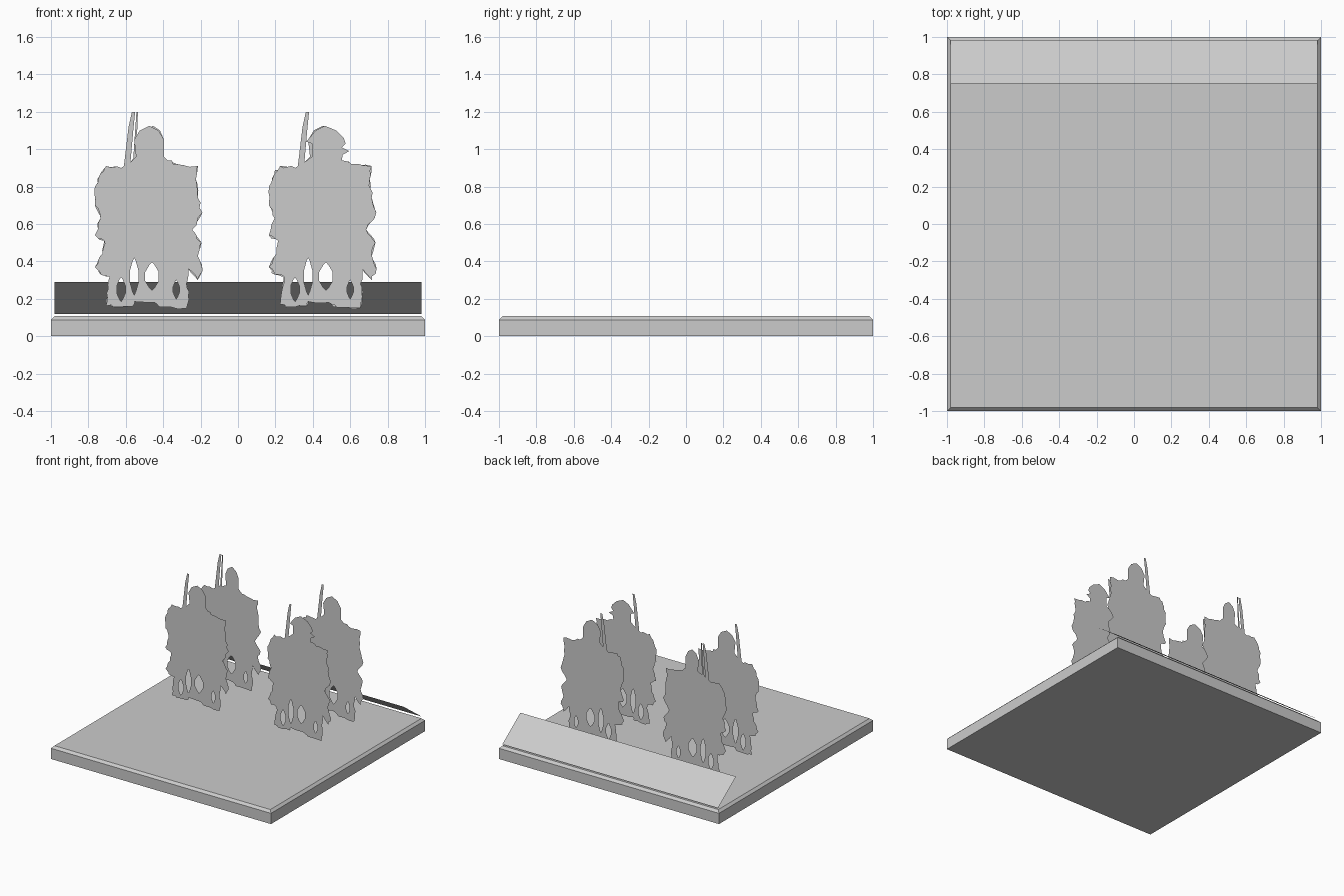
import bpy
import bmesh
import math
import random
from mathutils import Vector
from mathutils.geometry import tessellate_polygon

default_cube = bpy.data.objects.get("Cube")
if default_cube:
    bpy.data.objects.remove(default_cube, do_unlink=True)

# One plain grey for everything
grey = bpy.data.materials.new("plain grey")
grey.use_nodes = True
colour = (.6, .6, .6, 1)
grey.diffuse_color = colour
grey.node_tree.nodes["Principled BSDF"].inputs["Base Color"].default_value = colour


def add_object(name, bm):
    """Turn a bmesh into a grey object in the scene."""
    mesh = bpy.data.meshes.new(name)
    bm.to_mesh(mesh)
    bm.free()
    mesh.materials.append(grey)
    obj = bpy.data.objects.new(name, mesh)
    bpy.context.collection.objects.link(obj)
    return obj


def ragged(points, rng, amount=.008):
    """Split each segment and nudge the new points for a torn cloth edge."""
    result = []
    for (ax, az), (bx, bz) in zip(points, points[1:]):
        result.append((ax, az))
        for t in (.33, .67):
            result.append((ax + (bx - ax) * t + rng.uniform(-amount, amount),
                           az + (bz - az) * t + rng.uniform(-amount, amount)))
    return result + [points[-1]]


def lens(x, z, half_width, half_height, steps=10):
    """Pointed oval gap between the legs."""
    loop = []
    for i in range(steps):
        angle = math.tau * i / steps
        side = math.sin(angle)
        loop.append((x + half_width * side * abs(side), z + half_height * math.cos(angle)))
    return loop


def flat_cutout(name, loops, x, y):
    """Fill an outline with holes as an upright sheet facing the front."""
    loops = [[Vector((px, 0, pz)) for px, pz in loop] for loop in loops]
    bm = bmesh.new()
    verts = [bm.verts.new(p) for loop in loops for p in loop]
    for triangle in tessellate_polygon(loops):
        bm.faces.new([verts[i] for i in triangle])
    bm.normal_update()
    bmesh.ops.reverse_faces(bm, faces=[f for f in bm.faces if f.normal.y > 0])
    obj = add_object(name, bm)
    obj.location = (x, y, 0)
    return obj


# Base slab with a chamfered top rim
side, height, rim = 2, .107, .019
bm = bmesh.new()
bmesh.ops.create_cube(bm, size=1)
for v in bm.verts:
    v.co = (v.co.x * side, v.co.y * side, (v.co.z + .5) * height)
top_edges = [e for e in bm.edges if all(v.co.z > height / 2 for v in e.verts)]
bmesh.ops.bevel(bm, geom=top_edges, offset=rim, segments=1, affect='EDGES')
add_object("base", bm)

# Sloping label panel along the back edge
bm = bmesh.new()
low, high = (.985, .12), (.75, .29)
corners = [(.98, *low), (-.98, *low), (-.98, *high), (.98, *high)]
bm.faces.new([bm.verts.new(c) for c in corners])
add_object("back_panel", bm)

# Cloak and feet, from one shoulder down and round to the other
cloak = [(-.15, .9), (-.23, .91), (-.26, .87), (-.29, .8), (-.29, .7), (-.26, .63),
         (-.29, .54), (-.24, .51), (-.25, .44), (-.29, .37), (-.26, .33), (-.21, .32),
         (-.22, .25), (-.23, .17), (-.19, .155), (-.09, .16), (-.08, .185), (.03, .18),
         (.07, .155), (.2, .15), (.21, .21), (.2, .28), (.21, .36), (.26, .3),
         (.285, .36), (.26, .43), (.28, .5), (.23, .57), (.285, .66), (.26, .74),
         (.25, .84), (.26, .91), (.15, .92), (.1, .94)]

# Heads run from the model's left side of the neck over the top
helmet = [(.08, .96), (.08, 1.05), (.05, 1.1), (0, 1.125), (-.05, 1.1), (-.08, 1.05),
          (-.07, .96)]
feathered_hat = [(.105, .97), (.14, .99), (.1, 1.01), (.12, 1.03), (.11, 1.06), (.07, 1.1),
                 (.01, 1.125), (-.04, 1.1), (-.09, 1.04), (-.06, 1.03), (-.06, .96)]
narrow_helmet = [(x * .75 + .02, z) for x, z in helmet]

# Shouldered weapons
spear = [(-.1, .93), (-.085, 1.1), (-.075, 1.2), (-.092, 1.2), (-.11, 1.12), (-.135, .91)]
thin_spear = [(-.07, .94), (-.06, 1.2), (-.068, 1.2), (-.085, .95)]

# Gaps between the legs
leg_gaps = [lens(-.15, .25, .025, .065), lens(-.08, .32, .025, .1),
            lens(.015, .32, .04, .075), lens(.145, .25, .018, .05)]

# Four standing figures, two ranks deep
left_x, right_x = .455, -.475
front_y, rear_y = .15, .57
figures = [("front_right_figure", right_x, front_y, helmet, spear),
           ("rear_right_figure", right_x, rear_y, narrow_helmet, thin_spear + spear),
           ("front_left_figure", left_x, front_y, feathered_hat, spear),
           ("rear_left_figure", left_x, rear_y, helmet, spear)]
for seed, (name, x, y, head, weapons) in enumerate(figures):
    rng = random.Random(seed)
    outline = head + weapons + ragged(cloak, rng)
    flat_cutout(name, [outline] + leg_gaps, x, y)
